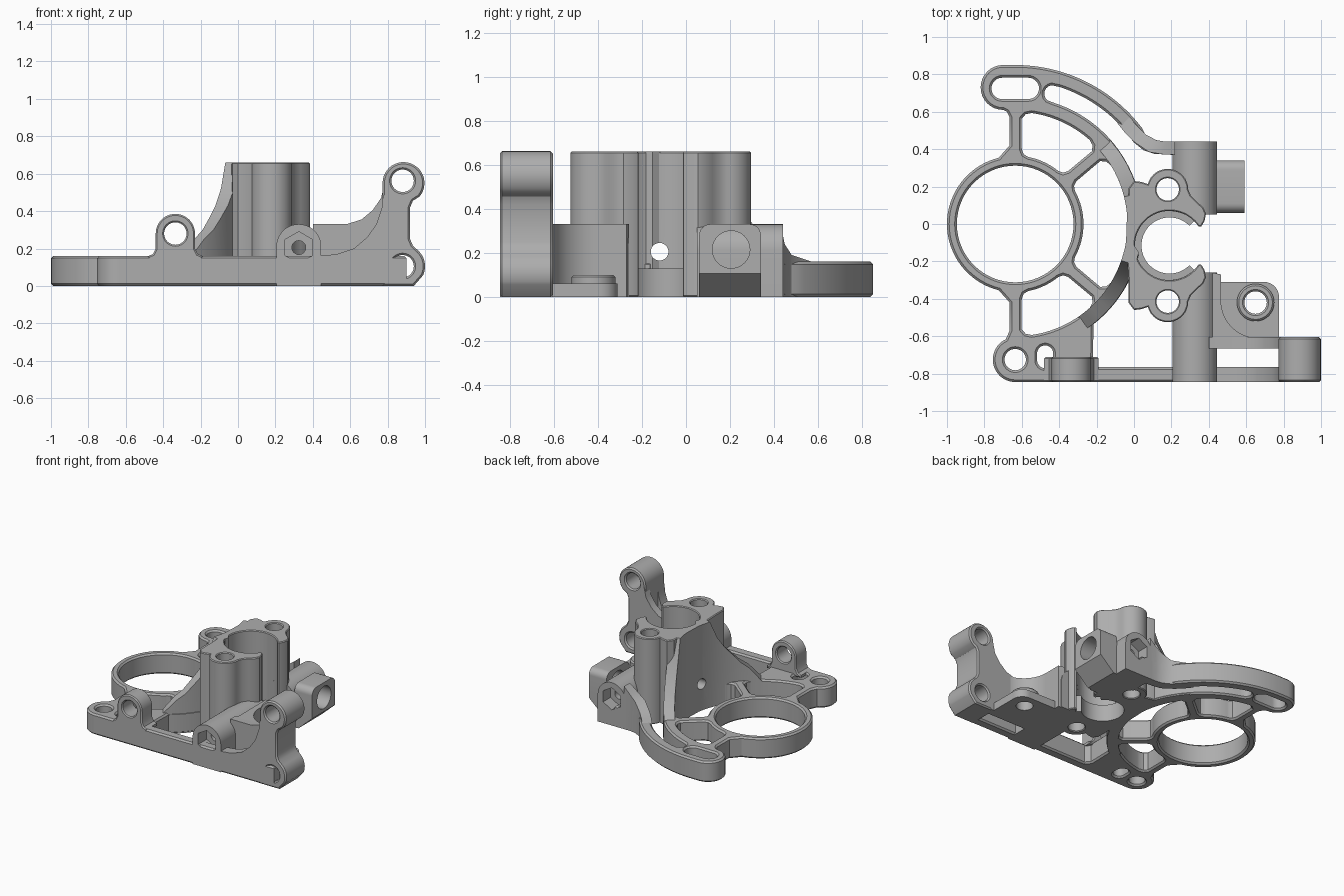
import bpy, bmesh
from math import cos, sin, radians

default = bpy.data.objects.get("Cube")
if default:
    bpy.data.objects.remove(default, do_unlink=True)

grey = bpy.data.materials.new("machined_grey")
grey.use_nodes = True
grey.diffuse_color = (0.42, 0.42, 0.42, 1)
grey.node_tree.nodes["Principled BSDF"].inputs["Base Color"].default_value = (0.42, 0.42, 0.42, 1)

RING = (-0.635, 0.0)          # centre of the large ring and its arcs
BORE = (0.19, -0.115)         # centre of the split clamp
POSTS = [(0.18, 0.185), (0.18, -0.415)]
FRONT = -0.845


def arc(c, r, a0, a1, n=16):
    angles = [radians(a0 + (a1 - a0) * i / n) for i in range(n + 1)]
    return [(c[0] + r * cos(a), c[1] + r * sin(a)) for a in angles]


def circle(c, r, n=40):
    return arc(c, r, 90, 450, n)[:-1]


def polar(r, a):
    return arc(RING, r, a, a, 1)[0]


def slot(c, half, r, vertical=False):
    if vertical:
        return arc((c[0], c[1] + half), r, 0, 180) + arc((c[0], c[1] - half), r, 180, 360)
    return arc((c[0] + half, c[1]), r, -90, 90) + arc((c[0] - half, c[1]), r, 90, 270)


def finish(name, bm):
    bmesh.ops.remove_doubles(bm, verts=bm.verts, dist=1e-5)
    bmesh.ops.recalc_face_normals(bm, faces=bm.faces)
    mesh = bpy.data.meshes.new(name)
    bm.to_mesh(mesh)
    bm.free()
    mesh.materials.append(grey)
    obj = bpy.data.objects.new(name, mesh)
    bpy.context.collection.objects.link(obj)
    return obj


def evaluated_mesh(obj):
    bpy.context.view_layer.update()
    return bpy.data.meshes.new_from_object(obj.evaluated_get(bpy.context.evaluated_depsgraph_get()))


def slab(name, loops, lo, hi, axis="z", chamfer=0.0):
    """Extrude an outline with holes between lo and hi along an axis."""
    curve = bpy.data.curves.new(name + "_profile", "CURVE")
    curve.dimensions = "2D"
    curve.fill_mode = "BOTH"
    curve.extrude = (hi - lo) / 2 - chamfer
    curve.bevel_depth = chamfer
    curve.bevel_resolution = 0
    curve.offset = -chamfer
    for loop in loops:
        spline = curve.splines.new("POLY")
        spline.points.add(len(loop) - 1)
        for point, (u, v) in zip(spline.points, loop):
            point.co = (u, v, 0, 1)
        spline.use_cyclic_u = True
    helper = bpy.data.objects.new(name + "_profile", curve)
    bpy.context.collection.objects.link(helper)
    mesh = evaluated_mesh(helper)
    bm = bmesh.new()
    bm.from_mesh(mesh)
    bpy.data.objects.remove(helper, do_unlink=True)
    bpy.data.meshes.remove(mesh)
    for vert in bm.verts:
        u, v, w = vert.co
        w += (lo + hi) / 2
        vert.co = {"z": (u, v, w), "y": (u, w, v), "x": (w, u, v)}[axis]
    return finish(name, bm)


def loft(name, sections):
    """Wall through (inner point, outer point, height) sections."""
    bm = bmesh.new()
    rows = [[bm.verts.new((*p, z)) for p, z in ((a, 0), (b, 0), (b, h), (a, h))]
            for a, b, h in sections]
    for r, s in zip(rows, rows[1:]):
        for i in range(4):
            j = (i + 1) % 4
            bm.faces.new((r[i], r[j], s[j], s[i]))
    bm.faces.new(rows[0])
    bm.faces.new(rows[-1])
    return finish(name, bm)


def cut(obj, cutters):
    for cutter in cutters:
        mod = obj.modifiers.new("cut", "BOOLEAN")
        mod.operation, mod.solver, mod.object = "DIFFERENCE", "EXACT", cutter
    mesh = evaluated_mesh(obj)
    obj.modifiers.clear()
    obj.data = mesh


# Cutters
post_cutters = [slab("post_cutter", [circle(p, 0.06)], -0.1, 0.8) for p in POSTS]
bore_cutter = slab("bore_cutter", [circle(BORE, 0.184, 64)], -0.1, 0.8)
cross_cutter = slab("cross_cutter", [circle((-0.12, 0.205), 0.04)], -0.3, 0.15, "x")
wedge_cutter = slab("wedge_cutter", [[(0.45, -0.02), (0.65, -0.02), (0.65, 0.16)]], -0.2, 0.6, "y")


# Base plate with ring, spokes, arcs and slots
def window(inner0, outer0, outer1, inner1):
    return (arc(RING, 0.365, inner1 - 6, inner0 + 6) + [polar(0.375, inner0 + 2), polar(0.40, inner0)]
            + [polar(0.565, outer0), polar(0.59, outer0 + 2)] + arc(RING, 0.60, outer0 + 5, outer1 - 5)
            + [polar(0.59, outer1 - 2), polar(0.565, outer1), polar(0.40, inner1), polar(0.375, inner1 - 2)])


outline = ([(-0.635, FRONT), (0.9, FRONT), (0.9, -0.765), (-0.19, -0.765), (-0.22, -0.73)]
           + arc(RING, 0.68, -52, -14) + arc(RING, 0.635, -10, 6, 4) + arc(RING, 0.68, 11, 72, 24)
           + arc(polar(0.725, 74), 0.045, 254, 74, 8)[1:-1] + arc(RING, 0.77, 72, 40)
           + [(0.0, 0.435), (0.05, 0.395), (0.11, 0.375), (0.2, 0.37), (0.3, 0.37), (0.3, 0.44)]
           + [(0.21, 0.44), (0.15, 0.44), (0.1, 0.455), (0.06, 0.48)]
           + arc(RING, 0.85, 37, 90, 24) + arc((-0.70, 0.73), 0.12, 90, 270)
           + [(-0.68, 0.60), (-0.665, 0.57), (-0.665, 0.42)] + arc(RING, 0.365, 104, 256, 36)
           + [(-0.665, -0.42), (-0.665, -0.57)] + arc((-0.635, -0.725), 0.12, 115, 265))
slab("base_plate", [outline, circle(RING, 0.312, 64), circle((-0.635, -0.725), 0.057),
                    slot((-0.635, 0.725), 0.07, 0.057), slot((-0.475, -0.71), 0.018, 0.043, True),
                    window(45, 43.5, 86.5, 85), window(-35, -36.5, 36.5, 35),
                    window(-85, -86.5, -43.5, -45)], 0, 0.16, "z", 0.012)

# Split clamp tower with two screw posts
half = (arc(BORE, 0.185, 180, 33, 28)
        + [(0.36, -0.012), (0.377, 0.015), (0.385, 0.055), (0.37, 0.09), (0.335, 0.12), (0.305, 0.15)]
        + arc(POSTS[0], 0.11, 0, 165)
        + [(0.04, 0.225), (0.0, 0.23), (-0.03, 0.19), (-0.03, 0.08), (-0.04, -0.115)])
other = [(x, -0.23 - y) for x, y in half]
tower = slab("clamp_tower", [half[::-1] + other[1:-1]] + [circle(p, 0.06) for p in POSTS], 0, 0.66, "z", 0.006)
cut(tower, [cross_cutter])
slab("clamp_lip", [arc(BORE, 0.15, 45, 315, 40) + arc(BORE, 0.2, 315, 45, 40)], 0, 0.13)

# Buttress sweeping down along the inner arc
profile = [(-56, 0.15), (-52, 0.2), (-48, 0.25), (-42, 0.30), (-37, 0.36), (-31, 0.43), (-25, 0.52), (-19, 0.66),
           (-13, 0.66), (-9, 0.66), (5, 0.66), (9, 0.66), (14, 0.66), (18, 0.52), (23, 0.40), (28, 0.30),
           (34, 0.22), (42, 0.15)]
buttress = loft("buttress", [(polar(0.60, a), polar(0.633 if -12 < a < 8 else 0.678, a), h) for a, h in profile])
cut(buttress, [cross_cutter])
loft("arc_ramp", [((-0.09, 0.54), (-0.05, 0.60), 0.15), ((-0.05, 0.49), (0.0, 0.54), 0.17),
                  ((0.0, 0.44), (0.06, 0.48), 0.19), ((0.08, 0.385), (0.12, 0.448), 0.24),
                  ((0.15, 0.373), (0.17, 0.44), 0.28), ((0.22, 0.37), (0.22, 0.44), 0.33)])

# Front and rear bolt tubes with hexagonal pockets
arch = [(0.205, 0), (0.445, 0)] + arc((0.325, 0.21), 0.12, 0, 180, 24)
hexagon = circle((0.325, 0.205), 0.085, 6)
bolt = circle((0.325, 0.205), 0.037, 24)
for side, pocket, body in (("front", (FRONT, -0.74), (-0.74, -0.26)), ("rear", (0.35, 0.44), (0.05, 0.35))):
    slab(side + "_hex_end", [arch, hexagon], *pocket, "y")
    tube = slab(side + "_bolt_tube", [arch, bolt], *body, "y")
    cut(tube, post_cutters + [bore_cutter])

# Side nozzle with blind hole and slanted underside
nozzle = [(0.06, 0), (0.34, 0), (0.34, 0.28)] + arc((0.29, 0.28), 0.05, 0, 90, 8) \
    + arc((0.11, 0.28), 0.05, 90, 180, 8)
side_nozzle = slab("side_nozzle", [nozzle, circle((0.205, 0.215), 0.085)], 0.44, 0.59, "x")
cut(side_nozzle, [wedge_cutter])

# Left front eyelet
eyelet = ([(-0.48, 0.14), (-0.19, 0.14), (-0.19, 0.16), (-0.215, 0.17), (-0.23, 0.2)]
          + arc((-0.335, 0.28), 0.105, 0, 180, 24) + [(-0.44, 0.2), (-0.455, 0.17), (-0.48, 0.16)])
slab("front_eyelet", [eyelet, circle((-0.335, 0.28), 0.06)], FRONT, -0.71, "y", 0.008)

# Tall lug with two eyes
lug = ([(0.775, 0), (0.94, 0)] + arc((0.885, 0.105), 0.115, -25, 45, 10)
       + [(0.935, 0.215), (0.92, 0.25), (0.92, 0.42), (0.935, 0.455)]
       + arc((0.885, 0.55), 0.112, -40, 180, 24))
slab("tall_lug", [lug, circle((0.88, 0.562), 0.06), circle((0.88, 0.105), 0.06)], FRONT, -0.605, "y", 0.01)

# Bar and wall sweeping up into the lug
slab("bar_sweep", [[(0.43, 0.1), (0.8, 0.1), (0.8, 0.5), (0.775, 0.48), (0.77, 0.42), (0.74, 0.33), (0.69, 0.26),
                    (0.62, 0.2), (0.53, 0.17), (0.43, 0.16)]], FRONT, -0.765, "y")
slab("wall_sweep", [[(0.4, 0), (0.8, 0), (0.8, 0.58), (0.783, 0.55), (0.765, 0.47), (0.72, 0.405), (0.66, 0.355),
                     (0.58, 0.33), (0.4, 0.33)]], -0.665, -0.605, "y")

# Curved corner wall, foot pad and raised boss
slab("corner_wall", [[(0.42, -0.26), (0.42, -0.62), (0.665, -0.62)]
                     + arc((0.665, -0.41), 0.2, 270, 180) + [(0.465, -0.27)]], 0, 0.33)
pad_hole = circle((0.65, -0.42), 0.06)
slab("foot_pad", [[(0.43, -0.63), (0.775, -0.63)] + arc((0.695, -0.39), 0.08, 0, 90) + [(0.43, -0.31)],
                  pad_hole], 0, 0.06)
slab("foot_boss", [circle((0.65, -0.42), 0.1), pad_hole], 0, 0.1, "z", 0.01)

# Remove cutters and smooth the round surfaces
for cutter in post_cutters + [bore_cutter, cross_cutter, wedge_cutter]:
    bpy.data.objects.remove(cutter, do_unlink=True)
for obj in bpy.context.collection.objects:
    if obj.type == "MESH" and obj.data.materials and obj.data.materials[0] == grey:
        bpy.ops.object.select_all(action="DESELECT")
        obj.select_set(True)
        bpy.context.view_layer.objects.active = obj
        bpy.ops.object.shade_smooth_by_angle(angle=radians(30))
